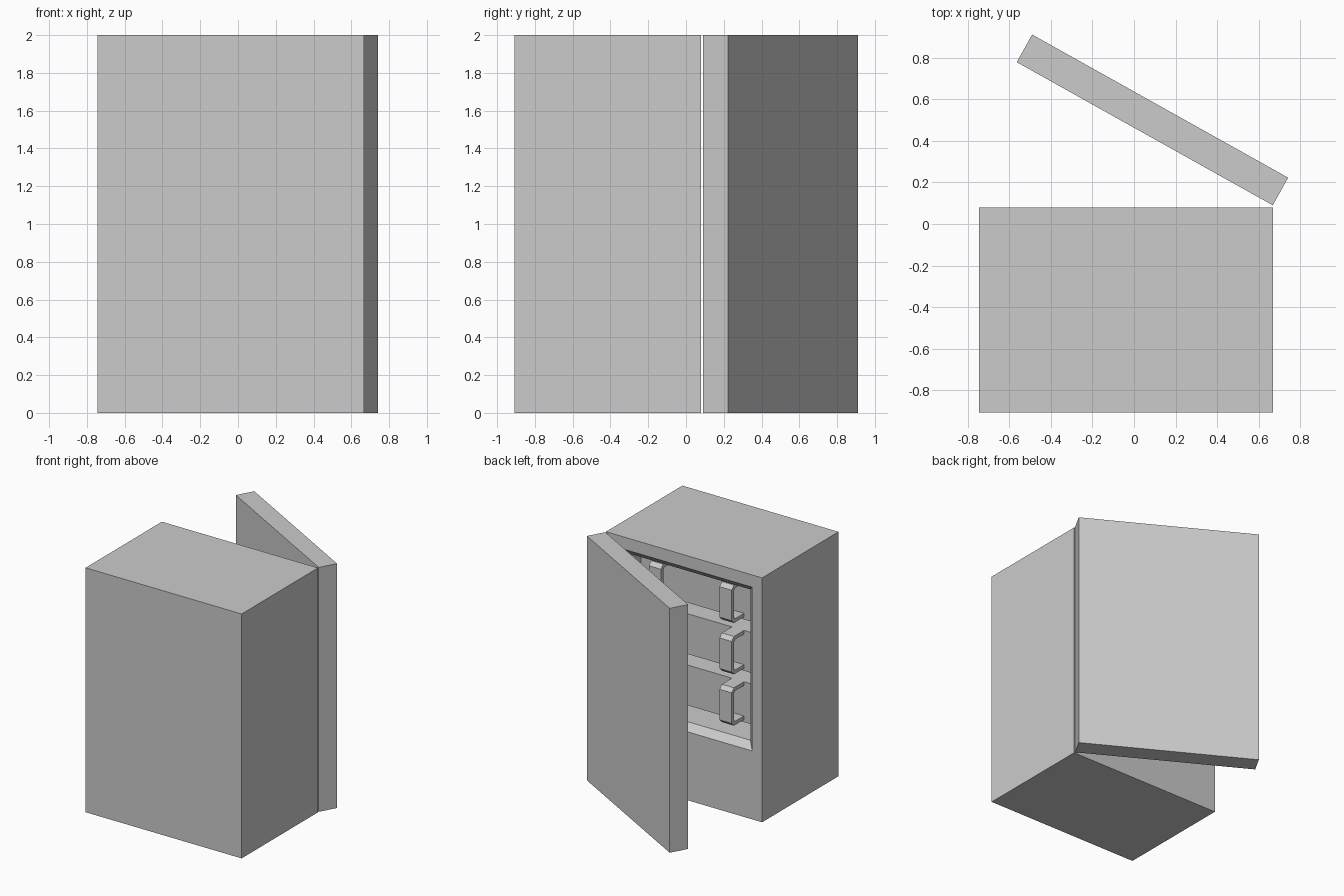
import bpy, bmesh, math
from mathutils import Matrix

if "Cube" in bpy.data.objects:
    bpy.data.objects.remove(bpy.data.objects["Cube"])


def finish(name, bm):
    bmesh.ops.recalc_face_normals(bm, faces=bm.faces)
    me = bpy.data.meshes.new(name)
    bm.to_mesh(me)
    bm.free()
    ob = bpy.data.objects.new(name, me)
    bpy.context.collection.objects.link(ob)
    return ob


def box(name, lo, hi):
    bm = bmesh.new()
    bmesh.ops.create_cube(bm, size=1)
    for v in bm.verts:
        v.co = [lo[i] + (v.co[i] + 0.5) * (hi[i] - lo[i]) for i in range(3)]
    return finish(name, bm)


def prism_x(name, profile, x, width):
    """Extrude a (y, z) outline along x, centred on x."""
    bm = bmesh.new()
    face = bm.faces.new([bm.verts.new((x - width / 2, y, z)) for y, z in profile])
    ext = bmesh.ops.extrude_face_region(bm, geom=[face])["geom"]
    bmesh.ops.translate(bm, vec=(width, 0, 0),
                        verts=[g for g in ext if isinstance(g, bmesh.types.BMVert)])
    return finish(name, bm)


# Cabinet shell: rectangular rings from the closed side into the cavity
X0, X1, Y0, Y1 = -0.745, 0.668, -0.907, 0.08
rings = [
    (X0, X1, 0, 2, Y0),
    (X0, X1, 0, 2, Y1),
    (X0 + 0.09, X1 - 0.09, 0.56, 1.90, Y1),
    (X0 + 0.143, X1 - 0.143, 0.613, 1.847, Y1 - 0.053),
    (X0 + 0.143, X1 - 0.143, 0.613, 1.847, -0.72),
]
bm = bmesh.new()
loops = [[bm.verts.new(p) for p in ((a, y, c), (b, y, c), (b, y, d), (a, y, d))]
         for a, b, c, d, y in rings]
bm.faces.new(loops[0])
bm.faces.new(loops[-1])
for r, s in zip(loops, loops[1:]):
    for i in range(4):
        j = (i + 1) % 4
        bm.faces.new((r[i], r[j], s[j], s[i]))
finish("cabinet", bm)

# Open door, swung on its hinge corner
door = box("door", (-1.41, 0, 0), (0, 0.152, 2))
door.matrix_world = Matrix.Translation((0.667, 0.09, 0)) @ Matrix.Rotation(math.radians(-29.2), 4, 'Z')

# Three stacked drawers, each with two bent strap handles
cx = (X0 + X1) / 2
F, B, t, c = 0.0, -0.17, 0.03, 0.03
for k in range(3):
    top = 0.97 + 0.42 * k
    low = top - 0.31
    box(f"drawer_{k + 1}", (X0 + 0.15, -0.71, low - 0.02), (X1 - 0.15, -0.16, top))
    strap = [(B, top), (F - c, top), (F, top - c), (F, low + c), (F - c, low), (B, low),
             (B, low + t), (F - c - t / 2, low + t), (F - t, low + c + t / 2),
             (F - t, top - c - t / 2), (F - c - t / 2, top - t), (B, top - t)]
    for side, sx in (("left", -1), ("right", 1)):
        prism_x(f"handle_{k + 1}_{side}", strap, cx + sx * 0.32, 0.11)
